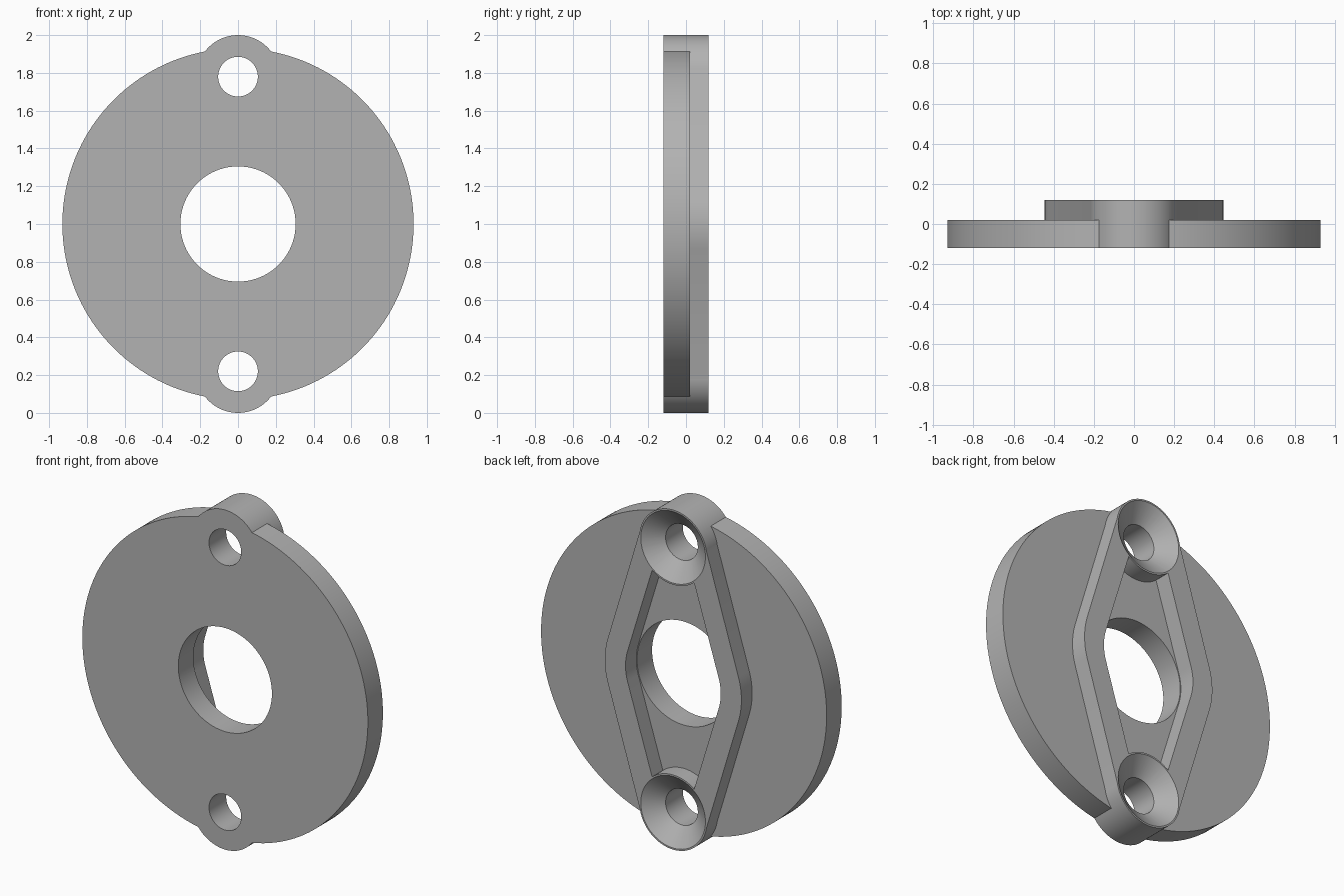
import bpy, bmesh
from math import asin, cos, sin, pi, radians

if "Cube" in bpy.data.objects:
    bpy.data.objects.remove(bpy.data.objects["Cube"], do_unlink=True)

MID = 1.0              # height of the plate centre
BOLT = 0.78            # bolt distance from the centre
FRONT, FACE, BACK = -0.12, 0.02, 0.12

grey = bpy.data.materials.new("plain grey")
grey.use_nodes = True
colour = (0.45, 0.45, 0.45, 1)
grey.diffuse_color = colour
grey.node_tree.nodes["Principled BSDF"].inputs["Base Color"].default_value = colour


def arc(radius, start, end, steps, z):
    return [(radius * cos(start + (end - start) * i / steps),
             z + radius * sin(start + (end - start) * i / steps))
            for i in range(steps + 1)]


def circle(radius, z=MID, steps=96):
    return arc(radius, 0, 2 * pi, steps, z)[:-1]


def diamond(middle, end):
    """Rounded lozenge: tangent lines joining a middle circle and two end circles."""
    a = asin((middle - end) / BOLT)
    return (arc(middle, -a, a, 12, MID) + arc(end, a, pi - a, 32, MID + BOLT)
            + arc(middle, pi - a, pi + a, 12, MID)
            + arc(end, pi + a, 2 * pi - a, 32, MID - BOLT))


def loft(name, *sections):
    """Closed solid through outlines given as (y, points)."""
    bm = bmesh.new()
    rings = [[bm.verts.new((x, y, z)) for x, z in pts] for y, pts in sections]
    bm.faces.new(rings[0])
    bm.faces.new(rings[-1])
    n = len(rings[0])
    for a, b in zip(rings, rings[1:]):
        for i in range(n):
            j = (i + 1) % n
            bm.faces.new((a[i], a[j], b[j], b[i]))
    bmesh.ops.recalc_face_normals(bm, faces=bm.faces)
    mesh = bpy.data.meshes.new(name)
    bm.to_mesh(mesh)
    bm.free()
    mesh.materials.append(grey)
    obj = bpy.data.objects.new(name, mesh)
    bpy.context.collection.objects.link(obj)
    return obj


def combine(target, other, operation):
    """Apply a boolean and discard the second solid."""
    mod = target.modifiers.new(operation, 'BOOLEAN')
    mod.operation, mod.object, mod.solver = operation, other, 'EXACT'
    bpy.context.view_layer.update()
    graph = bpy.context.evaluated_depsgraph_get()
    mesh = bpy.data.meshes.new_from_object(target.evaluated_get(graph))
    target.modifiers.clear()
    target.data = mesh
    bpy.data.objects.remove(other, do_unlink=True)


# Raised lozenge rim on the back
outer, inner = diamond(0.445, 0.218), diamond(0.31, 0.08)
plate = loft("flange_plate", (0, outer), (BACK, outer))
combine(plate, loft("pocket", (-0.1, inner), (0.3, inner)), 'DIFFERENCE')

# Bolt bosses and main disc
for z in (MID - BOLT, MID + BOLT):
    boss = circle(0.22, z)
    combine(plate, loft("boss", (FRONT, boss), (BACK, boss)), 'UNION')
disc = circle(0.93, steps=160)
combine(plate, loft("disc", (FRONT, disc), (FACE, disc)), 'UNION')

# Centre bore and countersunk bolt holes
bore = circle(0.305)
combine(plate, loft("bore", (-0.3, bore), (0.3, bore)), 'DIFFERENCE')
for z in (MID - BOLT, MID + BOLT):
    hole = circle(0.105, z, 64)
    sink = circle(0.237, z, 64)
    combine(plate, loft("countersink", (-0.3, hole), (0.04, hole), (0.14, sink)),
            'DIFFERENCE')

# Smooth round walls, crisp edges
bpy.ops.object.select_all(action='DESELECT')
plate.select_set(True)
bpy.context.view_layer.objects.active = plate
bpy.ops.object.shade_smooth_by_angle(angle=radians(25))
plate.name = "flange_plate"
